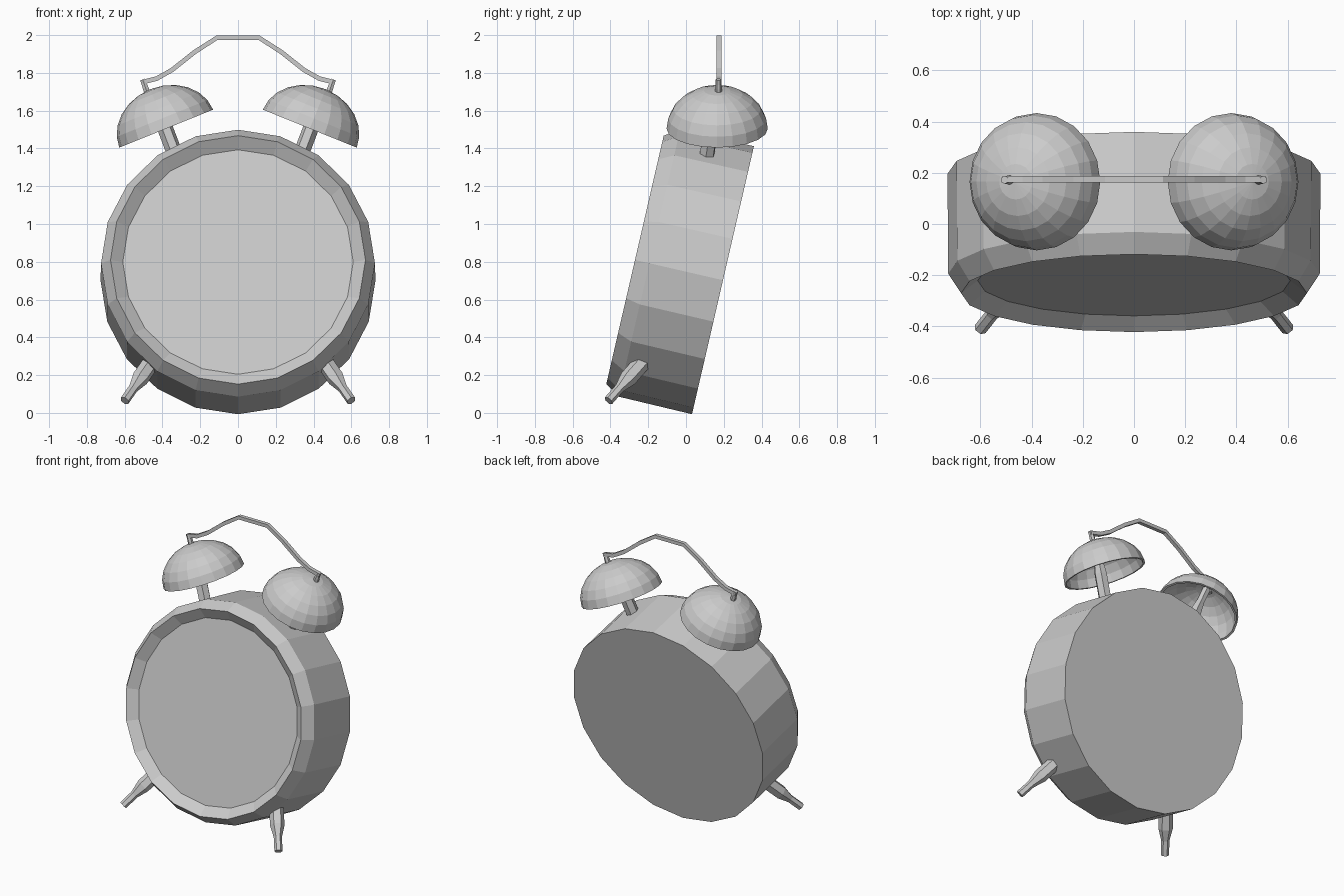
import bpy, bmesh, math
from mathutils import Vector

if "Cube" in bpy.data.objects:
    bpy.data.objects.remove(bpy.data.objects["Cube"])


def lathe(name, profile, sides, origin, axis):
    """Revolve (radius, distance along axis) points; radius 0 closes to a pole."""
    bm = bmesh.new()
    q = Vector(axis).to_track_quat('Z', 'Y')
    o = Vector(origin)
    rings = []
    for r, h in profile:
        count = 1 if r == 0 else sides
        rings.append([bm.verts.new(o + q @ Vector((
            r * math.cos(2 * math.pi * i / sides),
            r * math.sin(2 * math.pi * i / sides), h))) for i in range(count)])
    for a, b in zip(rings, rings[1:]):
        for i in range(sides):
            j = (i + 1) % sides
            face = []
            for v in (a[i % len(a)], a[j % len(a)], b[j % len(b)], b[i % len(b)]):
                if v not in face:
                    face.append(v)
            bm.faces.new(face)
    bmesh.ops.recalc_face_normals(bm, faces=bm.faces)
    mesh = bpy.data.meshes.new(name)
    bm.to_mesh(mesh)
    bm.free()
    ob = bpy.data.objects.new(name, mesh)
    bpy.context.collection.objects.link(ob)
    return ob


def rod(name, start, end, r0, r1, sides=6):
    """Tapered closed rod between two points."""
    d = Vector(end) - Vector(start)
    return lathe(name, [(0, 0), (r0, 0), (r0, d.length * 0.45),
                        (r1, d.length * 0.7), (r1, d.length), (0, d.length)],
                 sides, start, d)


# Clock case leaning back, with a recessed dial and bevelled rim
lathe("clock_case", [(0, 0.05), (0.61, 0.05), (0.675, 0), (0.725, 0.078),
                     (0.728, 0.478), (0, 0.478)],
      20, (0, -0.27, 0.81), (0, 0.974, -0.225))

# Bells: flattened hollow half domes, tilted outwards
R, H, T = 0.268, 0.225, 0.014
steps = [math.radians(a) for a in (0, 15, 30, 45, 60, 75)]
outer = [(R * math.cos(a), H * math.sin(a)) for a in steps] + [(0, H)]
inner = [((R - T) * math.cos(a), (H - T) * math.sin(a)) for a in steps] + [(0, H - T)]

for s, side in ((-1, "left"), (1, "right")):
    tilt = Vector((s * 0.375, 0, 0.927))
    base = Vector((s * 0.38, 0.165, 1.505))
    lathe(side + "_bell", outer[::-1] + inner, 20, base, tilt)
    # Stem from case to the inside of the bell
    rod(side + "_bell_stem", (s * 0.33, 0.11, 1.36), base + tilt * 0.215, 0.042, 0.028)
    # Foot
    rod(side + "_foot", (s * 0.45, -0.22, 0.28), (s * 0.6, -0.41, 0.065), 0.046, 0.026)
    # Post holding the handle
    rod(side + "_handle_post", (s * 0.475, 0.172, 1.68), (s * 0.505, 0.172, 1.765),
        0.018, 0.016)

# Handle: square bar swept along an arch
half = [(0.51, 1.75), (0.43, 1.77), (0.35, 1.815), (0.23, 1.91), (0.11, 1.987)]
path = [(-x, z) for x, z in half] + half[::-1]
bm = bmesh.new()
rings = []
for i, (x, z) in enumerate(path):
    a, b = path[max(i - 1, 0)], path[min(i + 1, len(path) - 1)]
    t = Vector((b[0] - a[0], 0, b[1] - a[1])).normalized()
    n = Vector((-t.z, 0, t.x)) * 0.012
    y = Vector((0, 0.013, 0))
    p = Vector((x, 0.174, z))
    rings.append([bm.verts.new(p + v) for v in (n + y, n - y, -n - y, -n + y)])
for a, b in zip(rings, rings[1:]):
    for i in range(4):
        j = (i + 1) % 4
        bm.faces.new((a[i], a[j], b[j], b[i]))
bm.faces.new(rings[0])
bm.faces.new(rings[-1])
bmesh.ops.recalc_face_normals(bm, faces=bm.faces)
mesh = bpy.data.meshes.new("handle")
bm.to_mesh(mesh)
bm.free()
bpy.context.collection.objects.link(bpy.data.objects.new("handle", mesh))
